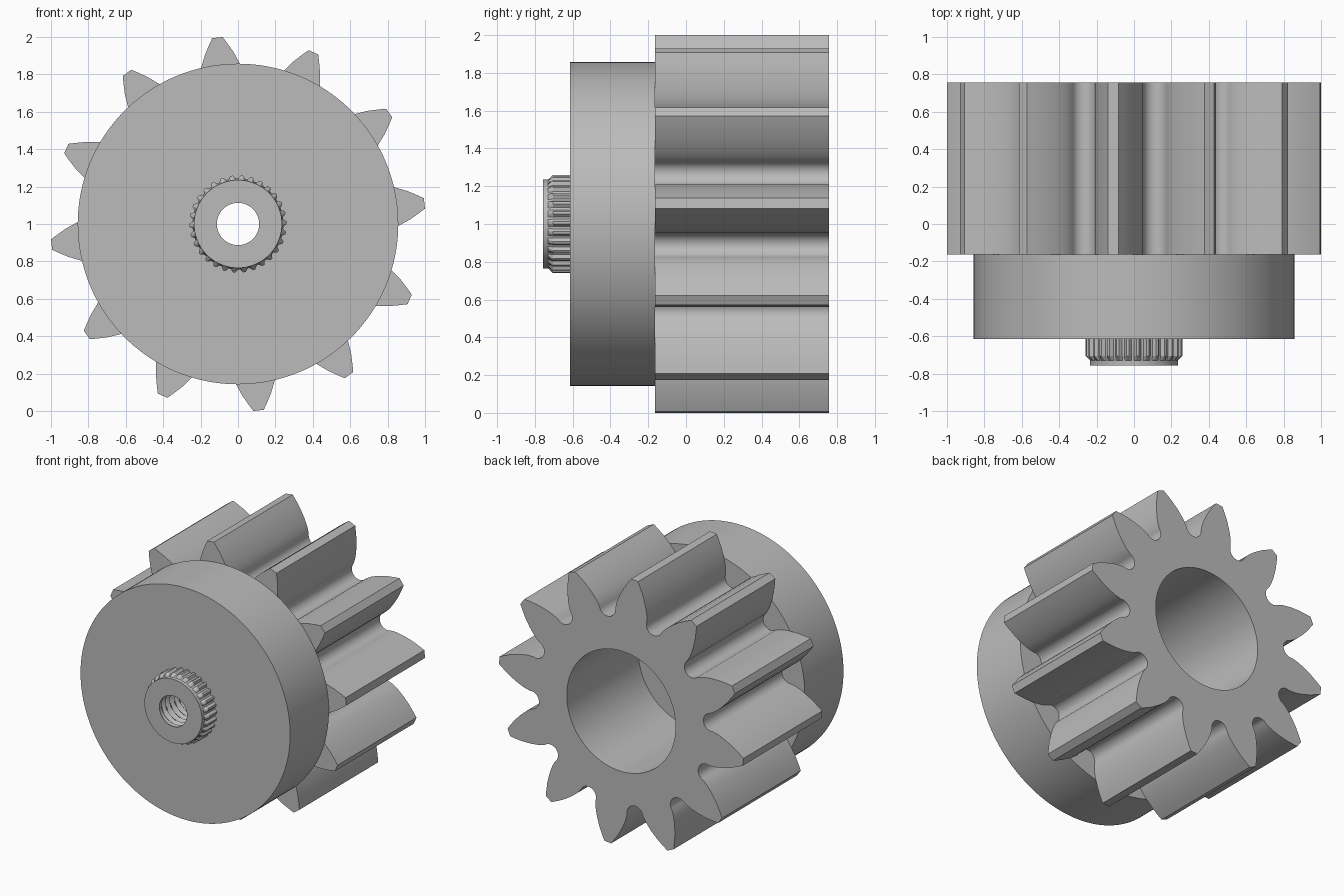
import bpy, bmesh, math

cube = bpy.data.objects.get("Cube")
if cube:
    bpy.data.objects.remove(cube, do_unlink=True)

grey = bpy.data.materials.new("steel grey")
grey.use_nodes = True
colour = (0.5, 0.5, 0.5, 1)
grey.diffuse_color = colour
grey.node_tree.nodes["Principled BSDF"].inputs["Base Color"].default_value = colour


def loft(name, rows, angles, smooth=30):
    """Closed ring of loops around the y axis; each row is (y, radius or list of radii)."""
    bm = bmesh.new()
    n = len(angles)
    loops = []
    for y, radius in rows:
        radii = radius if isinstance(radius, list) else [radius] * n
        loops.append([bm.verts.new((r * math.cos(a), y, 1 + r * math.sin(a)))
                      for r, a in zip(radii, angles)])
    for k, low in enumerate(loops):
        high = loops[(k + 1) % len(loops)]
        for i in range(n):
            j = (i + 1) % n
            bm.faces.new((low[i], low[j], high[j], high[i]))
    bmesh.ops.recalc_face_normals(bm, faces=bm.faces)
    mesh = bpy.data.meshes.new(name)
    bm.to_mesh(mesh)
    bm.free()
    mesh.materials.append(grey)
    obj = bpy.data.objects.new(name, mesh)
    bpy.context.collection.objects.link(obj)
    bpy.ops.object.select_all(action='DESELECT')
    obj.select_set(True)
    bpy.context.view_layer.objects.active = obj
    bpy.ops.object.shade_smooth_by_angle(angle=math.radians(smooth))
    return obj


def circle(n):
    return [2 * math.pi * i / n for i in range(n)]


FRONT, FLANGE_FRONT, GEAR_FRONT, BORE_FLOOR, BACK = -0.757, -0.615, -0.163, -0.08, 0.757
HOLE = 0.15

# Half a tooth as (radius, degrees from tooth centre): round valley, then curved flank
half = []
for k in range(8):
    t = math.radians(90 * k / 7)
    across, out = 0.065 * math.sin(t), 0.745 - 0.065 * math.cos(t)
    half.append((math.hypot(across, out), 15 - math.degrees(math.atan2(across, out))))
half += [(0.79, 9.1), (0.82, 8.2), (0.86, 6.9), (0.92, 4.8), (0.97, 2.85), (1.003, 1.6)]
tooth = [(r, -d) for r, d in half] + [(r, d) for r, d in reversed(half[1:])]

# Toothed gear with a deep bore open at the back
TEETH, PHASE = 12, 6.3
outline = [r for _ in range(TEETH) for r, _ in tooth]
angles = [math.radians(PHASE + 360 / TEETH * k + d) for k in range(TEETH) for _, d in tooth]
loft("gear", [(GEAR_FRONT, outline), (BACK, outline), (BACK, 0.445),
              (BORE_FLOOR, 0.445), (BORE_FLOOR, HOLE), (GEAR_FRONT, HOLE)], angles)

# Plain round flange in front of the teeth
loft("flange", [(FLANGE_FRONT, HOLE), (FLANGE_FRONT, 0.857),
                (GEAR_FRONT, 0.857), (GEAR_FRONT, HOLE)], circle(160))

# Knurled insert with a threaded hole
RIDGES, STEPS = 30, 4
ring = circle(RIDGES * STEPS)
knurl = [(0.26, 0.26, 0.243, 0.243)[i % STEPS] for i in range(len(ring))]
rows = [(BORE_FLOOR, HOLE), (FLANGE_FRONT, HOLE), (FLANGE_FRONT, knurl), (-0.705, knurl),
        (-0.73, 0.235), (FRONT, 0.235)]
PITCH, PER_TURN = 0.05, 8
count = int((BORE_FLOOR - FRONT) / PITCH * PER_TURN)
for k in range(count + 1):
    s = k / count
    fade = min(1, 12 * s, 12 * (1 - s))
    turns = k / PER_TURN
    rows.append((FRONT + s * (BORE_FLOOR - FRONT),
                 [0.113 + 0.025 * fade * (1 - abs(2 * ((turns - a / (2 * math.pi)) % 1) - 1))
                  for a in ring]))
loft("threaded_insert", rows, ring)
